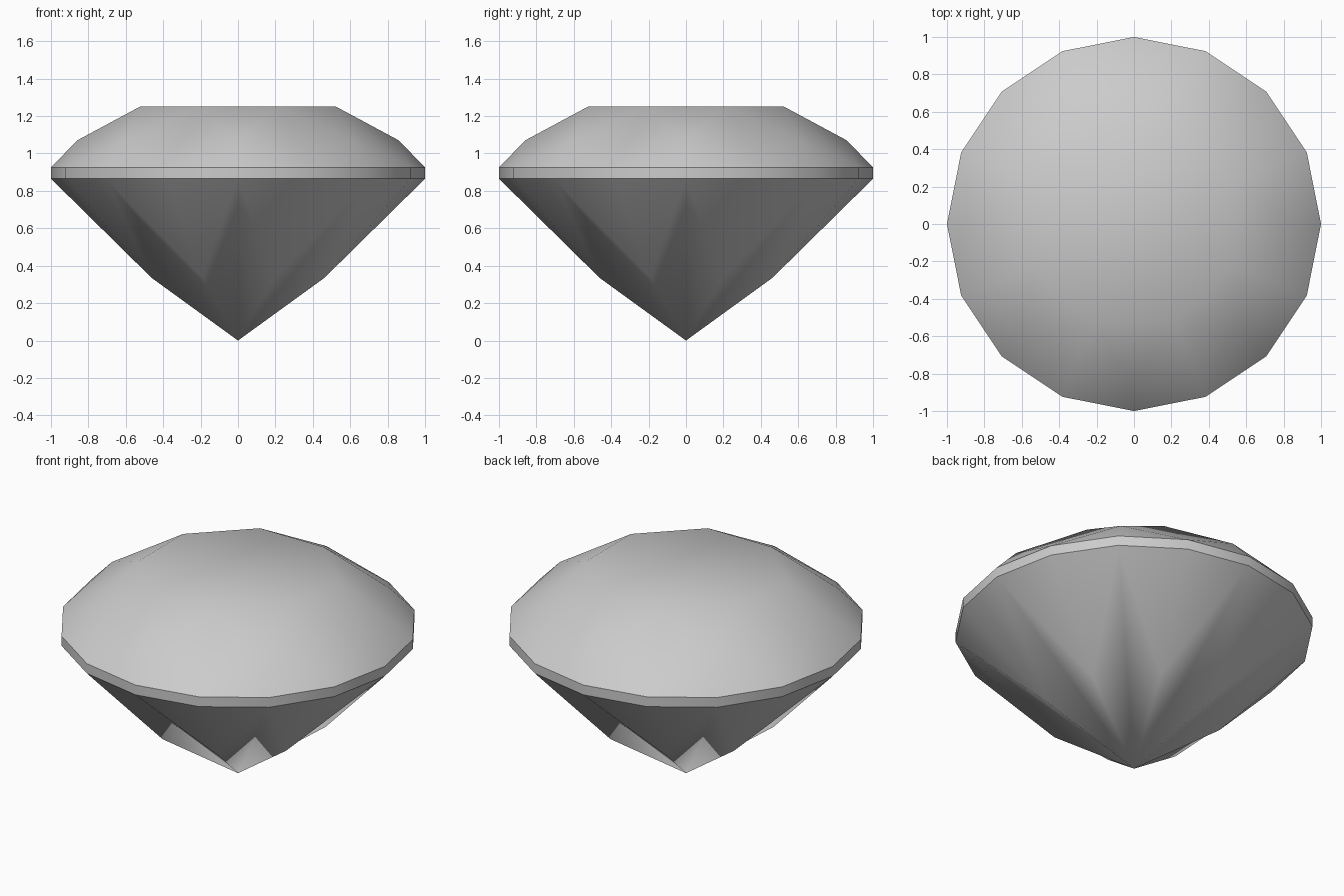
import bpy, bmesh, math

cube = bpy.data.objects.get("Cube")
if cube:
    bpy.data.objects.remove(cube, do_unlink=True)

STEP = math.pi / 8  # sixteen divisions round the girdle

# One grey stone material
grey = bpy.data.materials.new("stone_grey")
grey.use_nodes = True
colour = (0.6, 0.6, 0.6, 1)
grey.diffuse_color = colour
grey.node_tree.nodes["Principled BSDF"].inputs["Base Color"].default_value = colour

bm = bmesh.new()


def ring(radius, z, start, stride):
    """Points on a circle, keyed by their division number."""
    return {i: bm.verts.new((radius * math.cos(i * STEP), radius * math.sin(i * STEP), z))
            for i in range(start, 16, stride)}


table = ring(0.568, 1.25, 1, 2)
crown = ring(0.86, 1.07, 0, 2)
girdle_top = ring(1.0, 0.925, 0, 1)
girdle_low = ring(1.0, 0.865, 0, 1)
pavilion = ring(0.5, 0.335, 1, 2)
culet = bm.verts.new((0, 0, 0))


def facet(*corners):
    bm.faces.new(corners)


# Flat table
facet(*table.values())

for i in range(0, 16, 2):
    b, a, n, nn = (i - 1) % 16, i, (i + 1) % 16, (i + 2) % 16
    # Crown: star, kite and two upper girdle facets
    facet(table[b], crown[a], table[n])
    facet(table[n], crown[a], girdle_top[n], crown[nn])
    facet(crown[a], girdle_top[b], girdle_top[a])
    facet(crown[a], girdle_top[a], girdle_top[n])
    # Pavilion: kite main and two lower girdle facets
    facet(culet, pavilion[n], girdle_low[a], pavilion[b])
    facet(pavilion[n], girdle_low[n], girdle_low[a])
    facet(pavilion[n], girdle_low[nn], girdle_low[n])

# Girdle band
for i in range(16):
    j = (i + 1) % 16
    facet(girdle_low[i], girdle_low[j], girdle_top[j], girdle_top[i])

bmesh.ops.recalc_face_normals(bm, faces=bm.faces)
mesh = bpy.data.meshes.new("cut_gemstone")
bm.to_mesh(mesh)
bm.free()
mesh.materials.append(grey)

gem = bpy.data.objects.new("cut_gemstone", mesh)
bpy.context.collection.objects.link(gem)
bpy.ops.object.select_all(action="DESELECT")
gem.select_set(True)
bpy.context.view_layer.objects.active = gem
bpy.ops.object.shade_smooth_by_angle(angle=math.radians(35))
